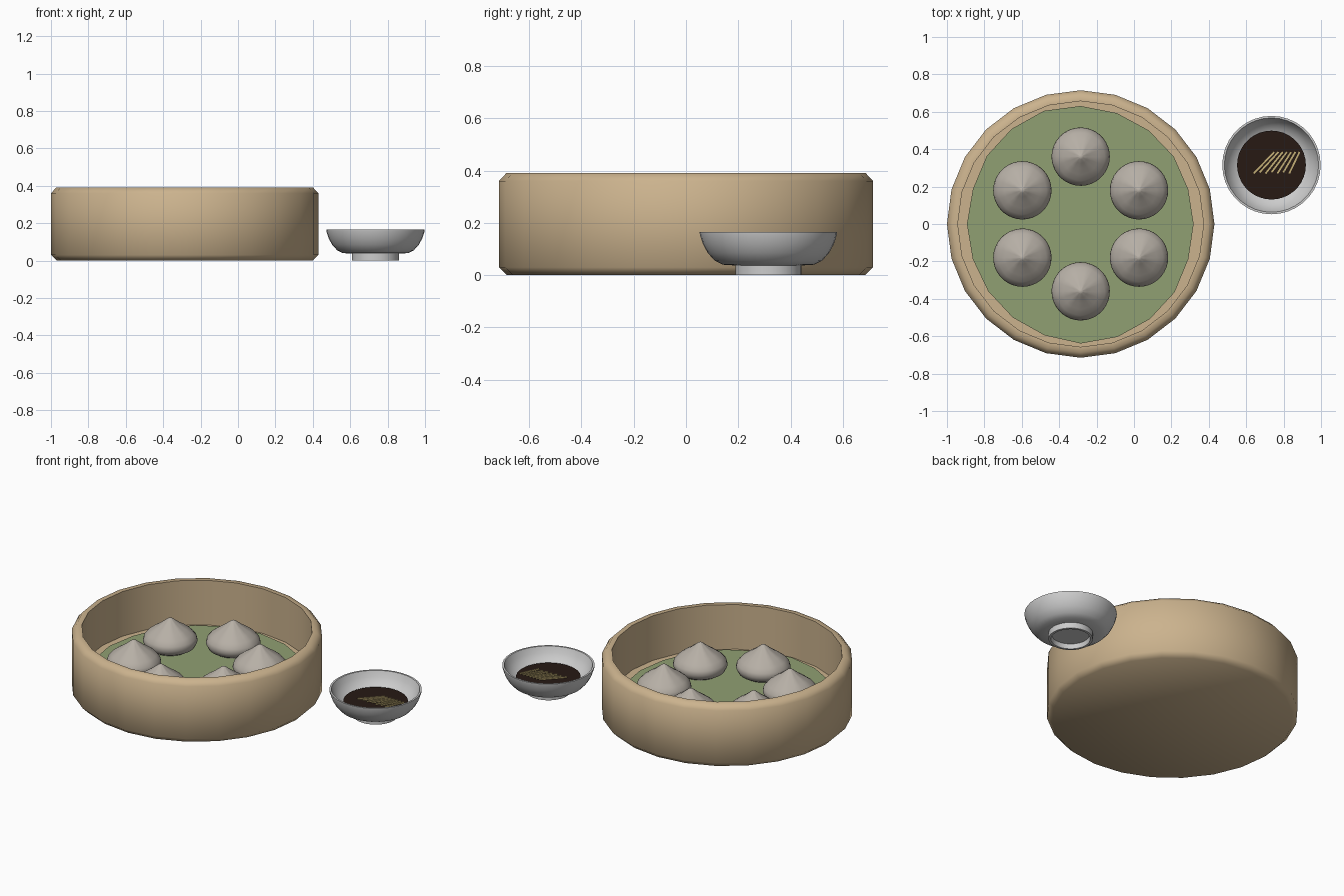
import bpy, bmesh, random
from math import sin, cos, pi, radians
from mathutils import Vector

if "Cube" in bpy.data.objects:
    bpy.data.objects.remove(bpy.data.objects["Cube"])

random.seed(4)


def material(name, rgb):
    m = bpy.data.materials.new(name)
    m.diffuse_color = (*rgb, 1)
    m.use_nodes = True
    m.node_tree.nodes["Principled BSDF"].inputs["Base Color"].default_value = m.diffuse_color
    return m


BAMBOO = material("bamboo", (0.60, 0.45, 0.27))
LEAF = material("leaf_green", (0.28, 0.35, 0.17))
DOUGH = material("dough", (0.47, 0.43, 0.38))
CHINA = material("china", (0.80, 0.80, 0.78))
SAUCE = material("dark_sauce", (0.02, 0.010, 0.007))
GINGER = material("ginger", (0.55, 0.43, 0.18))


def finish(name, bm, mat, loc, angle):
    bmesh.ops.remove_doubles(bm, verts=bm.verts, dist=1e-5)
    bmesh.ops.recalc_face_normals(bm, faces=bm.faces)
    me = bpy.data.meshes.new(name)
    bm.to_mesh(me)
    bm.free()
    me.materials.append(mat)
    if angle:
        me.shade_smooth()
        me.set_sharp_from_angle(angle=radians(angle))
    ob = bpy.data.objects.new(name, me)
    ob.location = loc
    bpy.context.collection.objects.link(ob)
    return ob


def lathe(name, profile, sides, mat, loc, angle=50, wobble=None):
    """Spin an (r, z) profile about z; wobble(a, z) scales the radius."""
    bm = bmesh.new()
    rings = []
    for r, z in profile:
        ring = []
        for i in range(sides):
            a = 2 * pi * i / sides
            k = r * (wobble(a, z) if wobble else 1)
            ring.append(bm.verts.new((k * cos(a), k * sin(a), z)))
        rings.append(ring)
    for lo, hi in zip(rings, rings[1:]):
        for i in range(sides):
            j = (i + 1) % sides
            bm.faces.new((lo[i], lo[j], hi[j], hi[i]))
    return finish(name, bm, mat, loc, angle)


CX = -0.285

# Bamboo steamer basket with chamfered rims and a raised floor
lathe("steamer_basket",
      [(0, 0), (0.685, 0), (0.715, 0.03), (0.715, 0.36), (0.687, 0.39),
       (0.657, 0.39), (0.657, 0.11), (0, 0.11)], 24, BAMBOO, (CX, 0, 0))

# Leaf liner with a slightly uneven edge
edge = [random.uniform(-0.012, 0.012) for _ in range(20)]
lathe("leaf_liner", [(0, 0.11), (0.62, 0.11), (0.62, 0.12), (0, 0.12)], 20, LEAF,
      (CX, 0, 0), 30,
      lambda a, z: 1 - 0.02 * cos(2 * a) + edge[round(a * 10 / pi) % 20])

# Six dumplings in a ring, faintly pleated towards the tip
dumpling = [(0, 0), (0.11, 0), (0.142, 0.02), (0.156, 0.05), (0.15, 0.075),
            (0.128, 0.10), (0.095, 0.125), (0.062, 0.147), (0.035, 0.168),
            (0.014, 0.185), (0, 0.192)]


def pleat(a, z):
    return 1 + 0.04 * max(0, z - 0.06) / 0.13 * cos(9 * a + 12 * z)


for i in range(6):
    a = radians(30 + 60 * i)
    lathe(f"dumpling_{i + 1}", dumpling, 36, DOUGH,
          (CX + 0.36 * cos(a), 0.36 * sin(a), 0.118), 60, pleat)

# Dipping bowl with a hollow foot ring
BX, BY = 0.735, 0.315
lathe("dipping_bowl",
      [(0, 0.03), (0.108, 0.03), (0.112, 0), (0.126, 0), (0.126, 0.037),
       (0.175, 0.04), (0.205, 0.055), (0.232, 0.085), (0.25, 0.118),
       (0.262, 0.155), (0.263, 0.165), (0.252, 0.165), (0.238, 0.13),
       (0.215, 0.10), (0.182, 0.075), (0.12, 0.058), (0, 0.055)],
      36, CHINA, (BX, BY, 0))

# Sauce pool
lathe("sauce", [(0, 0.07), (0.17, 0.07), (0.184, 0.092), (0, 0.092)],
      36, SAUCE, (BX, BY, 0), 30)

# Ginger slivers fanned across the sauce
for i in range(7):
    t = i / 6
    p = Vector((0.64 + 0.19 * t, 0.27 + 0.006 * (i % 2), 0.095))
    q = Vector((0.75 + 0.135 * t, 0.385, 0.095))
    d = q - p
    bm = bmesh.new()
    bmesh.ops.create_cube(bm, size=1)
    bmesh.ops.scale(bm, vec=(d.length, 0.009, 0.009), verts=bm.verts)
    ob = finish(f"ginger_sliver_{i + 1}", bm, GINGER, (p + q) / 2, 0)
    ob.rotation_euler = d.to_track_quat('X', 'Z').to_euler()
